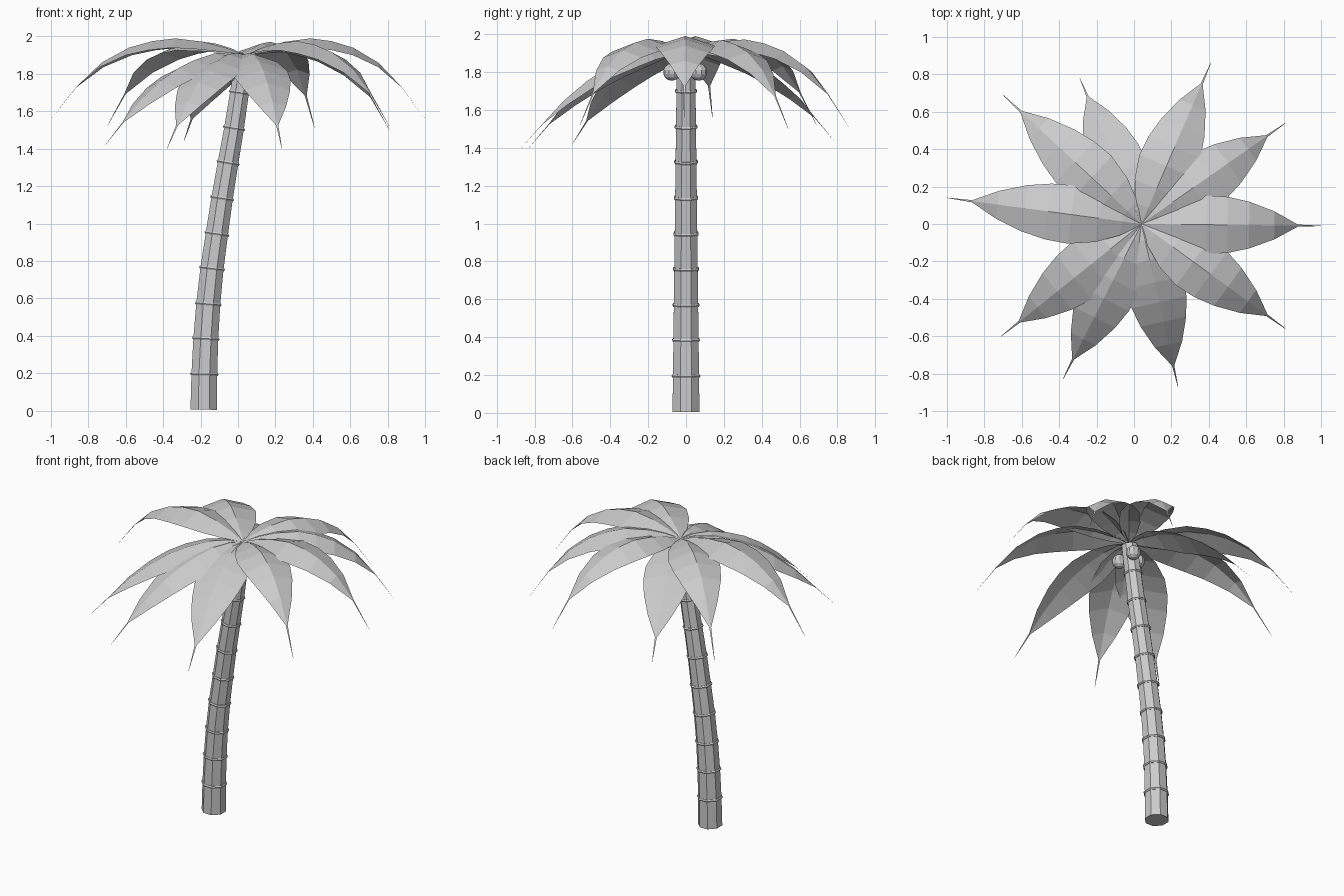
import bpy, bmesh, math
from mathutils import Vector, Matrix

if "Cube" in bpy.data.objects:
    bpy.data.objects.remove(bpy.data.objects["Cube"])

grey = bpy.data.materials.new("light_grey")
grey.diffuse_color = (0.6, 0.6, 0.6, 1)
grey.use_nodes = True
grey.node_tree.nodes["Principled BSDF"].inputs["Base Color"].default_value = grey.diffuse_color


def make_object(name, bm):
    mesh = bpy.data.meshes.new(name)
    bm.to_mesh(mesh)
    bm.free()
    mesh.materials.append(grey)
    ob = bpy.data.objects.new(name, mesh)
    bpy.context.collection.objects.link(ob)
    return ob


def interp(u, table):
    for (a, va), (b, vb) in zip(table, table[1:]):
        if u <= b:
            return va + (vb - va) * (u - a) / (b - a)
    return table[-1][1]


# Trunk centre line: (height, x), leaning towards +x
PATH = [(0.005, -0.183), (0.195, -0.18), (0.385, -0.172), (0.57, -0.159), (0.76, -0.139),
        (0.945, -0.113), (1.135, -0.085), (1.325, -0.053), (1.51, -0.021), (1.70, 0.008),
        (1.89, 0.036)]
SIDES = 8


def frame(i):
    """Placement of a cross-section, tilted along the trunk."""
    lo, hi = PATH[max(i - 1, 0)], PATH[min(i + 1, len(PATH) - 1)]
    tilt = math.atan2(hi[1] - lo[1], hi[0] - lo[0])
    return Matrix.Translation((PATH[i][1], 0, PATH[i][0])) @ Matrix.Rotation(tilt, 4, 'Y')


def trunk_radius(i):
    return 0.077 - 0.0025 * i


def ring_loop(bm, m, r, z=0):
    return [bm.verts.new(m @ Vector((r * math.cos(a), r * math.sin(a), z)))
            for a in (2 * math.pi * (k + 0.5) / SIDES for k in range(SIDES))]


def bridge(bm, a, b):
    for k in range(SIDES):
        n = (k + 1) % SIDES
        bm.faces.new((a[k], a[n], b[n], b[k]))


# Octagonal trunk
bm = bmesh.new()
loops = [ring_loop(bm, frame(i), trunk_radius(i)) for i in range(len(PATH))]
for a, b in zip(loops, loops[1:]):
    bridge(bm, a, b)
bm.faces.new(loops[0][::-1])
bm.faces.new(loops[-1])
make_object("trunk", bm)

# Raised bands around the trunk
for i in range(1, len(PATH) - 1):
    bm = bmesh.new()
    r = trunk_radius(i)
    section = [(r - 0.006, -0.008), (r + 0.003, -0.008), (r + 0.008, 0),
               (r + 0.003, 0.008), (r - 0.006, 0.008)]
    loops = [ring_loop(bm, frame(i), *p) for p in section]
    for a, b in zip(loops, loops[1:] + loops[:1]):
        bridge(bm, a, b)
    make_object(f"trunk_band_{i}", bm)

# Coconuts under the crown
for i, p in enumerate([(0.06, 0.067, 1.80), (0.055, -0.075, 1.80), (-0.03, 0.0, 1.80)]):
    bm = bmesh.new()
    bmesh.ops.create_uvsphere(bm, u_segments=10, v_segments=7, radius=0.046,
                              matrix=Matrix.Translation(p))
    make_object(f"coconut_{i + 1}", bm)

# Leaf outline, and midrib heights for arching and drooping leaves
WIDTH = [(0, 0.004), (0.1, 0.075), (0.22, 0.128), (0.36, 0.157), (0.48, 0.15),
         (0.6, 0.125), (0.74, 0.075), (0.87, 0.006), (1, 0.001)]
HIGH = [(0, 1.90), (0.1, 1.94), (0.22, 1.972), (0.36, 1.99), (0.48, 1.975),
        (0.6, 1.94), (0.74, 1.86), (0.87, 1.73), (1, 1.56)]
LOW = [(0, 1.90), (0.1, 1.915), (0.22, 1.91), (0.36, 1.875), (0.48, 1.83),
       (0.6, 1.765), (0.74, 1.665), (0.87, 1.545), (1, 1.42)]
CROWN = Vector((0.04, 0, 0))


def leaf(name, x, y, tip_z, arch):
    """Sheet folded down on both sides of a curved midrib."""
    bm = bmesh.new()
    out = Vector((x, y, 0)) - CROWN
    side = Vector((-out.y, out.x, 0)).normalized()
    rows = []
    for u, w in WIDTH:
        z = interp(u, arch) + (tip_z - arch[-1][1]) * u
        mid = CROWN + out * u + Vector((0, 0, z))
        drop = Vector((0, 0, -0.32 * w))
        rows.append([bm.verts.new(p) for p in (mid - side * w + drop, mid, mid + side * w + drop)])
    for a, b in zip(rows, rows[1:]):
        for k in (0, 1):
            bm.faces.new((a[k], b[k], b[k + 1], a[k + 1]))
    make_object(name, bm)


LEAVES = [(1.0, -0.01, 1.56, HIGH), (0.81, 0.54, 1.50, HIGH), (0.41, 0.86, 1.51, HIGH),
          (-0.29, 0.78, 1.44, LOW), (-0.70, 0.69, 1.52, HIGH), (-1.0, 0.14, 1.56, HIGH),
          (-0.71, -0.60, 1.42, LOW), (-0.38, -0.83, 1.40, LOW), (0.235, -0.87, 1.40, LOW),
          (0.81, -0.56, 1.52, HIGH)]
for i, args in enumerate(LEAVES):
    leaf(f"leaf_{i + 1}", *args)
